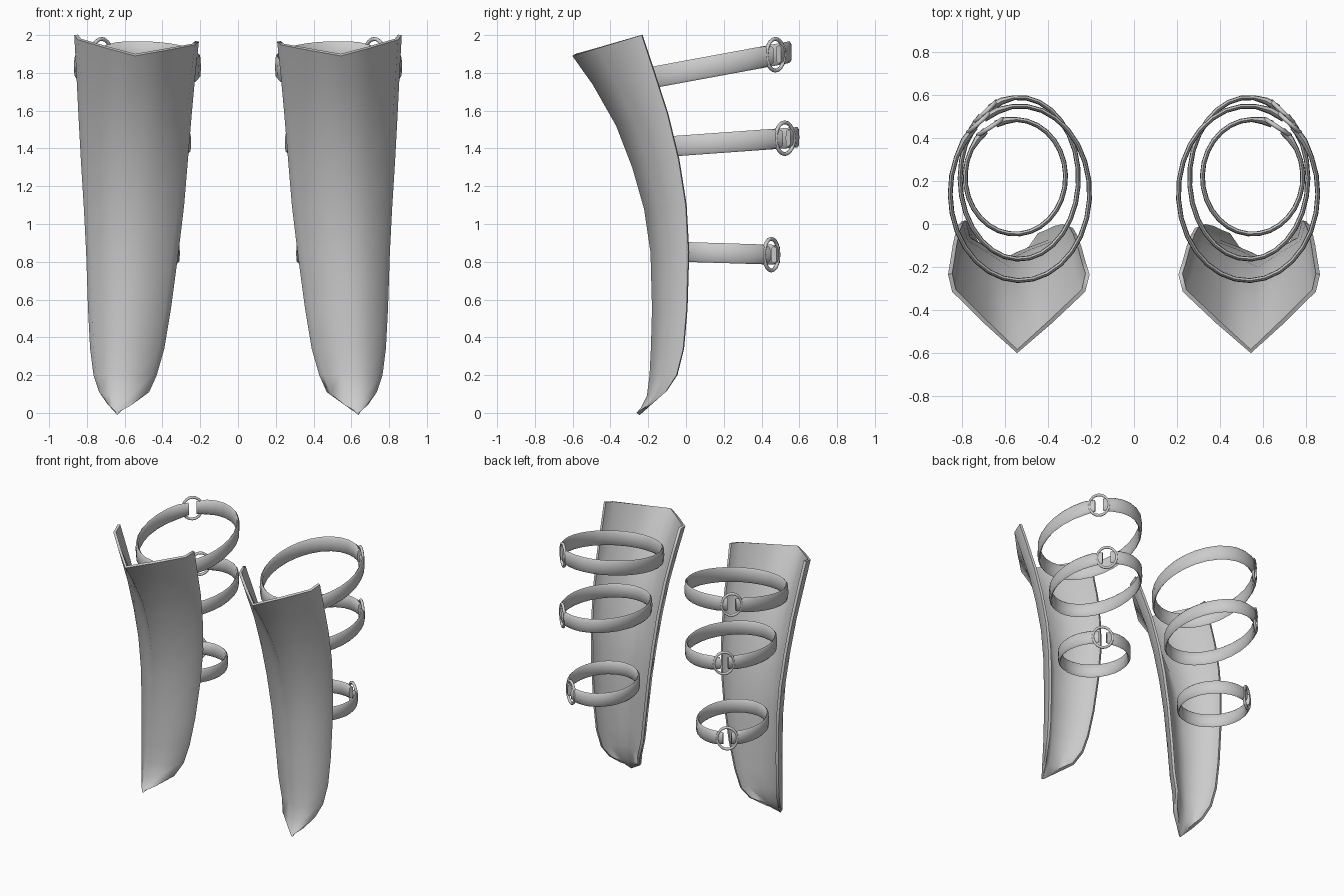
import bpy, bmesh, math
from mathutils import Vector, Matrix

if "Cube" in bpy.data.objects:
    bpy.data.objects.remove(bpy.data.objects["Cube"])

metal = bpy.data.materials.new("grey")
metal.diffuse_color = (0.6, 0.6, 0.6, 1)
metal.use_nodes = True
metal.node_tree.nodes["Principled BSDF"].inputs["Base Color"].default_value = metal.diffuse_color


def finish(obj, angle):
    obj.data.materials.clear()
    obj.data.materials.append(metal)
    bpy.ops.object.select_all(action='DESELECT')
    obj.select_set(True)
    bpy.context.view_layer.objects.active = obj
    for m in list(obj.modifiers):
        bpy.ops.object.modifier_apply(modifier=m.name)
    bpy.ops.object.shade_smooth_by_angle(angle=math.radians(angle))


def mesh_object(name, bm):
    me = bpy.data.meshes.new(name)
    bm.to_mesh(me)
    bm.free()
    obj = bpy.data.objects.new(name, me)
    bpy.context.collection.objects.link(obj)
    return obj


# Shin plate rows: ridge x, y, z | edge y | inner edge x, z | outer edge x, z
ROWS = [
    (.545, -.602, 1.89, -.235, .207, 1.965, .867, 2.0),
    (.55, -.495, 1.74, -.175, .225, 1.80, .857, 1.82),
    (.555, -.37, 1.52, -.098, .245, 1.58, .845, 1.58),
    (.565, -.285, 1.30, -.04, .265, 1.34, .832, 1.34),
    (.58, -.222, 1.08, -.002, .285, 1.10, .817, 1.10),
    (.595, -.188, .85, .012, .315, .85, .804, .85),
    (.61, -.18, .55, .003, .355, .55, .794, .55),
    (.62, -.186, .34, -.015, .39, .34, .783, .34),
    (.63, -.193, .20, -.05, .43, .20, .765, .20),
    (.635, -.207, .09, -.108, .47, .11, .735, .11),
    (.638, -.237, .03, -.182, .56, .045, .69, .045),
    (.64, -.262, 0, -.262, .64, 0, .64, 0),
]


def shin_plate(side, s):
    bm = bmesh.new()
    grid = []
    for i, (rx, ry, rz, ey, xi, zi, xo, zo) in enumerate(ROWS):
        k = min(i / 5, 1)  # section keeps its keel but rounds at the sides
        shoulder = (.94 - .06 * k, .22 + .22 * k)
        mid = (.48 - .03 * k, .62 + .08 * k)
        inset = .02 * k if i < 8 else 0

        def point(ex, ey, ez, f):
            return bm.verts.new((s * (rx + (ex - rx) * f[0]),
                                 ey + (ry - ey) * f[1],
                                 ez + (rz - ez) * f[1]))
        grid.append([point(xi, ey - inset, zi, f)
                     for f in ((1, 0), shoulder, mid)]
                    + [point(xo, ey, zo, f)
                       for f in ((0, 1), mid, shoulder, (1, 0))])
    for a, b in zip(grid, grid[1:]):
        for j in range(6):
            quad = [b[j], b[j + 1], a[j + 1], a[j]]
            bm.faces.new(quad if s > 0 else quad[::-1])
    bmesh.ops.remove_doubles(bm, verts=bm.verts, dist=1e-4)
    obj = mesh_object("shin_plate_" + side, bm)
    sol = obj.modifiers.new("thickness", 'SOLIDIFY')
    sol.thickness = .02
    sol.offset = -1
    finish(obj, 84)


# Straps: name, centre x, y, z, radius x, y, slope along y, height, buckle angle
STRAPS = [
    ("upper", .532, .143, 1.835, .336, .418, .18, .115, 54),
    ("middle", .535, .213, 1.432, .287, .388, .07, .108, 55),
    ("lower", .553, .22, .845, .245, .278, -.03, .105, 60),
]
STEPS = 28
# lens-like band section: outward and upward fractions
SECTION = ((1, -.8), (1.2, 0), (1, .8), (0, 1),
           (-1, .8), (-1.2, 0), (-1, -.8), (0, -1))


def strap(side, s, name, cx, cy, cz, rx, ry, slope, height, angle):
    mid = math.radians(angle)
    gap = .03 / ((rx + ry) / 2)

    def centre(t):
        y = ry * math.sin(t)
        return Vector((s * (cx + rx * math.cos(t)), cy + y, cz + slope * y))

    # open band with its two ends meeting at the buckle
    bm = bmesh.new()
    rings = []
    up = Vector((0, 0, 1))
    for i in range(STEPS + 1):
        t = mid + gap + (2 * math.pi - 2 * gap) * i / STEPS
        n = Vector((s * math.cos(t) / rx, math.sin(t) / ry, 0)).normalized()
        end = i in (0, STEPS)
        h = height / 2 * (.85 if end else 1)
        w = .014 if end or i in (1, STEPS - 1) else .0095
        c = centre(t) - n * .011
        rings.append([bm.verts.new(c + n * a * w + up * b * h)
                      for a, b in SECTION])
    for a, b in zip(rings, rings[1:]):
        for j in range(8):
            k = (j + 1) % 8
            bm.faces.new((a[j], a[k], b[k], b[j]))
    bm.faces.new(rings[0])
    bm.faces.new(rings[-1])
    bmesh.ops.recalc_face_normals(bm, faces=bm.faces)
    finish(mesh_object(f"{name}_strap_{side}", bm), 65)

    # oval buckle ring standing taller than the band
    n = Vector((s * math.cos(mid) / rx, math.sin(mid) / ry, 0)).normalized()
    tangent = up.cross(n)
    frame = Matrix((tangent, up, n)).transposed().to_4x4()
    place = Matrix.Translation(centre(mid) - n * .011) @ frame
    bpy.ops.mesh.primitive_torus_add(major_segments=20, minor_segments=8,
                                     major_radius=.084, minor_radius=.0105)
    ring = bpy.context.object
    ring.name = f"{name}_buckle_{side}"
    ring.data.transform(place @ Matrix.Diagonal((.84, 1, 1, 1)))
    finish(ring, 60)


for side, s in (("left", -1), ("right", 1)):
    shin_plate(side, s)
    for spec in STRAPS:
        strap(side, s, *spec)
